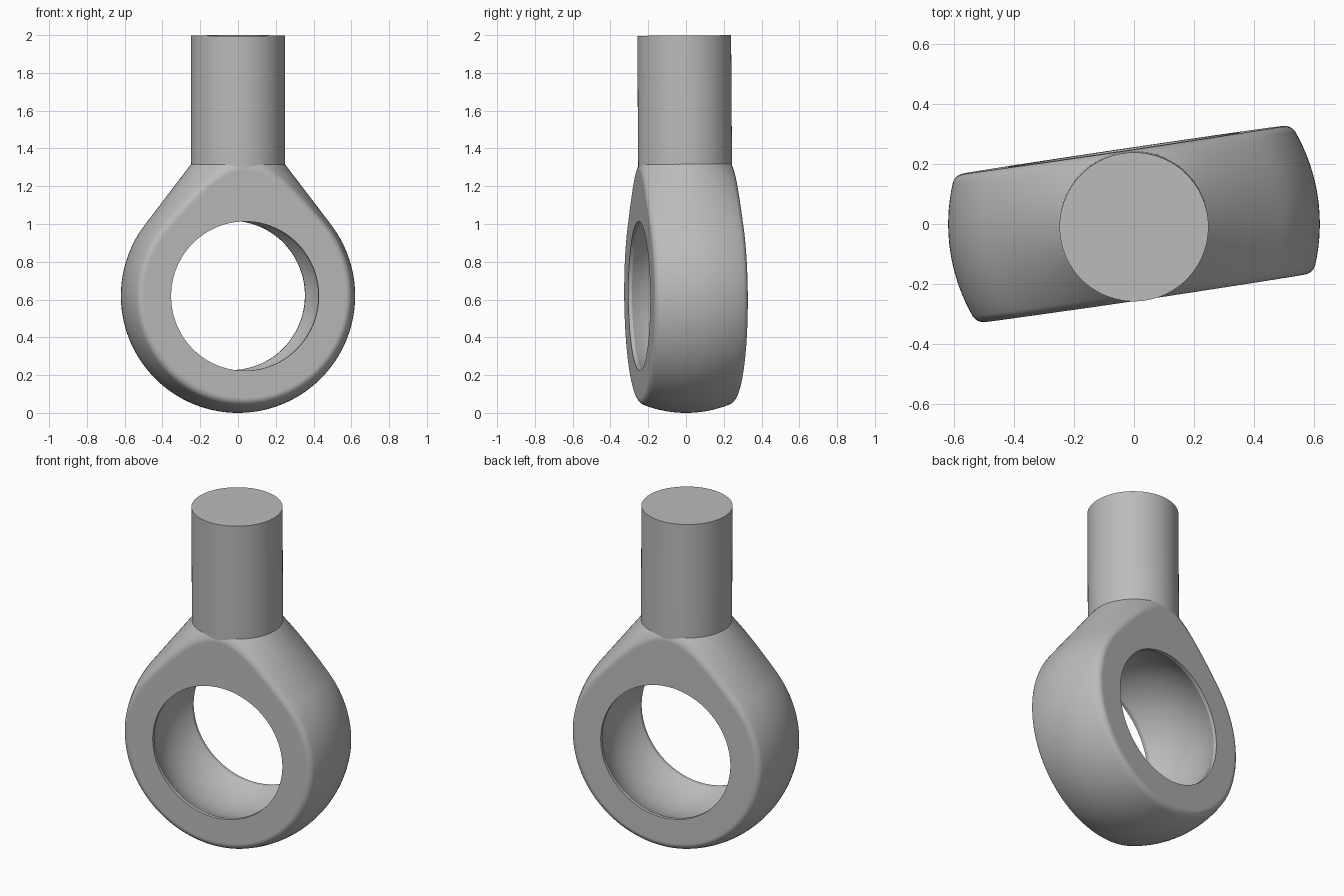
import bpy, bmesh, math
from mathutils import Matrix, Vector

cube = bpy.data.objects.get("Cube")
if cube:
    bpy.data.objects.remove(cube)

CENTER = 0.62        # height of the eye centre, equal to the ball radius
BALL = 0.62
HALF = 0.25          # half thickness between the flat faces
NECK_Z, NECK_R = 0.695, 0.25
BORE = 0.395
LIP = 0.02
FILLET = 0.025
SEGMENTS = 160

# Whole part is turned about z and leans very slightly forward
POSE = (Matrix.Translation((0, 0, CENTER))
        @ Matrix.Rotation(math.radians(0.4), 4, 'X')
        @ Matrix.Rotation(math.radians(8.45), 4, 'Z'))

steel = bpy.data.materials.new("steel_grey")
steel.use_nodes = True
steel.diffuse_color = (0.5, 0.5, 0.5, 1)
steel.node_tree.nodes["Principled BSDF"].inputs["Base Color"].default_value = (0.5, 0.5, 0.5, 1)

# Cone leaving the ball tangentially and ending at the neck
tangent = math.atan2(NECK_Z, NECK_R) - math.acos(BALL / math.hypot(NECK_Z, NECK_R))
TAN_Z = BALL * math.sin(tangent)
SLOPE = math.tan(tangent)


def inside(x, y, z):
    r = math.hypot(x, y)
    if z < TAN_Z:
        return r * r + z * z < BALL * BALL
    return z < NECK_Z + 0.05 and r < NECK_R + (NECK_Z - z) * SLOPE


def outer_radius(angle, y):
    """Distance from the bore axis to the outer skin at depth y."""
    low, high = 0.0, 1.0
    for _ in range(30):
        mid = (low + high) / 2
        if inside(mid * math.sin(angle), y, mid * math.cos(angle)):
            low = mid
        else:
            high = mid
    return low


def finish(bm, name):
    bmesh.ops.recalc_face_normals(bm, faces=bm.faces)
    mesh = bpy.data.meshes.new(name)
    bm.to_mesh(mesh)
    bm.free()
    mesh.materials.append(steel)
    obj = bpy.data.objects.new(name, mesh)
    bpy.context.collection.objects.link(obj)
    obj.matrix_world = POSE
    bpy.ops.object.select_all(action='DESELECT')
    obj.select_set(True)
    bpy.context.view_layer.objects.active = obj
    bpy.ops.object.shade_smooth_by_angle(angle=math.radians(25))


# Eye: closed loop of rings, over the outer skin and back through the bore
arc = [math.radians(15 * i) for i in range(7)]
edge = [(HALF - FILLET * (1 - math.sin(a)), FILLET * (1 - math.cos(a))) for a in arc]
edge.append((HALF, FILLET + 0.008))
flat = HALF - FILLET
skin = ([(-y, inset) for y, inset in reversed(edge)]
        + [(flat * i / 8, 0) for i in range(-7, 8)] + edge)

seat = HALF - LIP
seat_radius = math.hypot(BORE, seat)
bore = [(HALF, BORE)]
for i in range(17):
    y = seat * (1 - i / 8)
    bore.append((y, math.sqrt(seat_radius ** 2 - y * y)))
bore.append((-HALF, BORE))

angles = [math.tau * i / SEGMENTS for i in range(SEGMENTS)]
bm = bmesh.new()
rings = []
for y, inset in skin:
    rings.append([(outer_radius(a, y) - inset, y, a) for a in angles])
for y, radius in bore:
    rings.append([(radius, y, a) for a in angles])
rings = [[bm.verts.new((r * math.sin(a), y, r * math.cos(a))) for r, y, a in ring]
         for ring in rings]
for k, ring in enumerate(rings):
    following = rings[(k + 1) % len(rings)]
    for i in range(SEGMENTS):
        j = (i + 1) % SEGMENTS
        bm.faces.new((ring[i], ring[j], following[j], following[i]))
finish(bm, "eye_housing")

# Shaft: plain round bar rooted in the neck
bottom, top = 0.62, 1.378
bm = bmesh.new()
bmesh.ops.create_cone(bm, cap_ends=True, segments=96, radius1=0.2485, radius2=0.2485,
                      depth=top - bottom)
bmesh.ops.translate(bm, verts=bm.verts, vec=Vector((0, 0, (top + bottom) / 2)))
finish(bm, "shaft")
